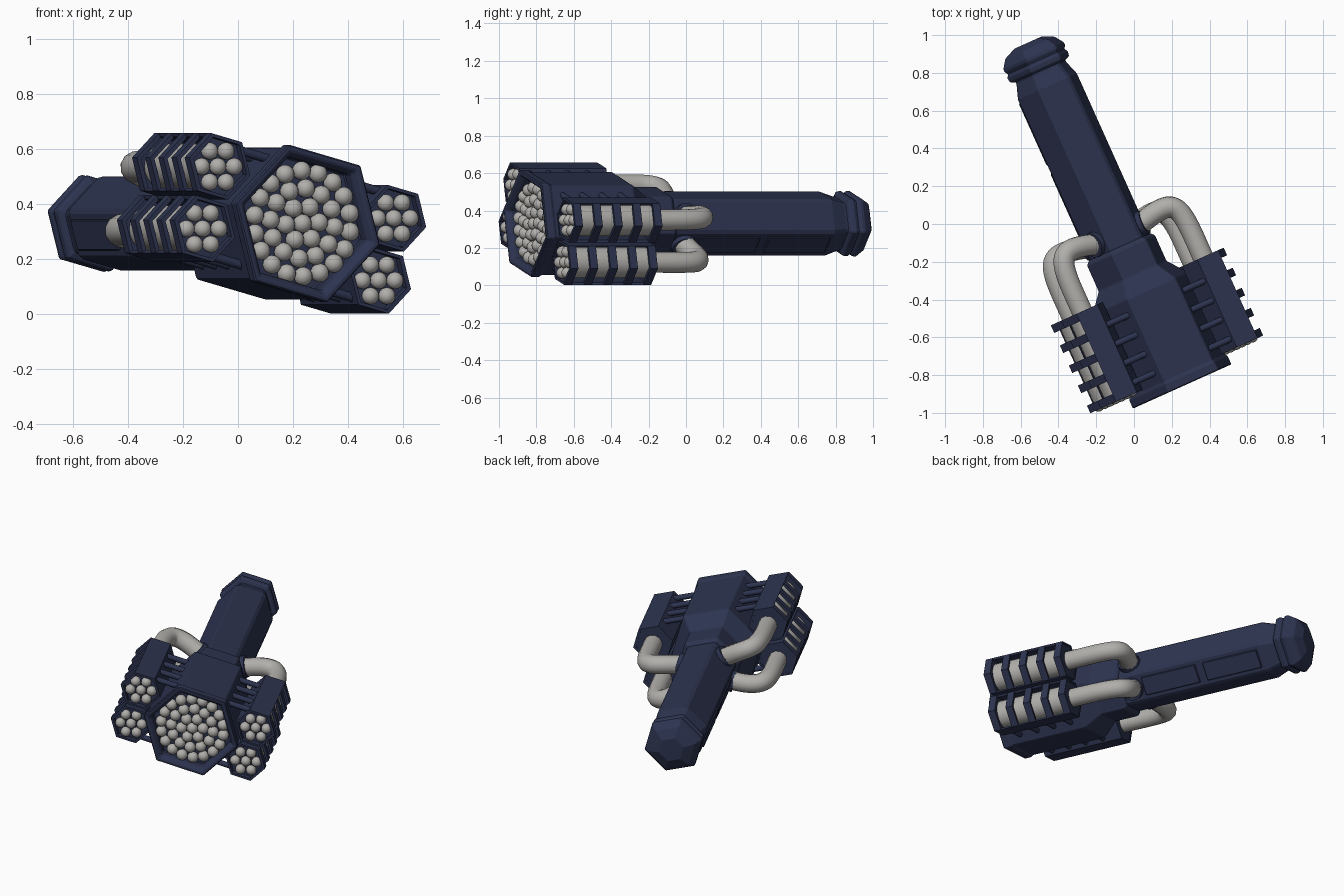
import bpy, bmesh, math
from mathutils import Matrix, Vector

if "Cube" in bpy.data.objects:
    bpy.data.objects.remove(bpy.data.objects["Cube"])

# Local frame: x across, y backwards from the front face, z up; then rolled, turned and placed
PLACE = (Matrix.Translation((0.255, -0.86, 0.33))
         @ Matrix.Rotation(math.radians(24.2), 4, 'Z')
         @ Matrix.Rotation(math.radians(15), 4, 'Y'))


def material(name, rgb):
    m = bpy.data.materials.new(name)
    m.diffuse_color = (*rgb, 1)
    m.use_nodes = True
    m.node_tree.nodes["Principled BSDF"].inputs["Base Color"].default_value = m.diffuse_color
    return m


NAVY = material("navy_metal", (0.026, 0.034, 0.080))
GREY = material("warm_grey", (0.44, 0.43, 0.41))


def finish(name, bm, mat, smooth=False, bevel=0):
    bmesh.ops.recalc_face_normals(bm, faces=bm.faces)
    me = bpy.data.meshes.new(name)
    bm.to_mesh(me)
    bm.free()
    me.materials.append(mat)
    ob = bpy.data.objects.new(name, me)
    ob.matrix_world = PLACE
    bpy.context.collection.objects.link(ob)
    if smooth:
        bpy.ops.object.select_all(action='DESELECT')
        ob.select_set(True)
        bpy.context.view_layer.objects.active = ob
        bpy.ops.object.shade_smooth_by_angle(angle=math.radians(40))
    if bevel:
        b = ob.modifiers.new("bevel", 'BEVEL')
        b.width = bevel
        b.segments = 1
        b.limit_method = 'ANGLE'
    return ob


def lathe(bm, profile, sides=6, cx=0, cz=0):
    """Loft rings of (radius, y) along the local y axis, capped at both ends."""
    rings = []
    for r, y in profile:
        rings.append([bm.verts.new((cx + r * math.cos(2 * math.pi * k / sides), y,
                                    cz + r * math.sin(2 * math.pi * k / sides)))
                      for k in range(sides)])
    for a, b in zip(rings, rings[1:]):
        for k in range(sides):
            j = (k + 1) % sides
            bm.faces.new((a[k], a[j], b[j], b[k]))
    bm.faces.new(rings[0])
    bm.faces.new(rings[-1])


def extrude(bm, pts, y0, y1):
    """Extrude an x-z outline from y0 to y1."""
    a = [bm.verts.new((x, y0, z)) for x, z in pts]
    b = [bm.verts.new((x, y1, z)) for x, z in pts]
    n = len(pts)
    for k in range(n):
        j = (k + 1) % n
        bm.faces.new((a[k], a[j], b[j], b[k]))
    bm.faces.new(a)
    bm.faces.new(b)


def band(cx, cz, side, degs, ro, ri):
    """Open hexagonal strip outline: outer points, then inner points reversed."""
    def p(r, d):
        d = math.radians(d)
        return (cx + side * r * math.cos(d), cz + r * math.sin(d))
    return [p(ro, d) for d in degs] + [p(ri, d) for d in reversed(degs)]


def ball(bm, x, y, z, r):
    bmesh.ops.create_uvsphere(bm, u_segments=16, v_segments=10, radius=r,
                              matrix=Matrix.Translation((x, y, z)))


# Main hexagonal housing with recessed front and tapered back
bm = bmesh.new()
lathe(bm, [(0.23, 0.075), (0.252, 0.075), (0.252, 0.025), (0.272, 0.0), (0.297, 0.0), (0.297, 0.05),
           (0.287, 0.06), (0.287, 0.54), (0.205, 0.64), (0.205, 0.79), (0.185, 0.81)])
finish("main_housing", bm, NAVY, bevel=0.005)

# Handle with narrowed end
bm = bmesh.new()
lathe(bm, [(0.17, 0.75), (0.18, 0.80), (0.18, 1.74), (0.152, 1.82), (0.152, 1.86)])
finish("handle", bm, NAVY, bevel=0.012)

# End cap: collar, groove and blunt dome
bm = bmesh.new()
lathe(bm, [(0.15, 1.83), (0.178, 1.84), (0.183, 1.87), (0.172, 1.88), (0.172, 1.89), (0.184, 1.90),
           (0.182, 1.92), (0.150, 1.965), (0.08, 1.995)])
finish("end_cap", bm, NAVY, bevel=0.006)

# Raised plates on the lower sides of the handle
bm = bmesh.new()
for deg in (-30, 210):
    turn = Matrix.Rotation(-math.radians(deg), 4, 'Y')
    for y0, y1 in ((0.95, 1.31), (1.36, 1.72)):
        bmesh.ops.create_cube(bm, size=1, matrix=turn @ Matrix.Translation((0.158, (y0 + y1) / 2, 0))
                              @ Matrix.Diagonal((0.018, y1 - y0, 0.115, 1)))
finish("handle_plates", bm, NAVY, bevel=0.004)

# Concentric rings of balls in the main opening
bm = bmesh.new()
for n, r in ((1, 0), (6, 0.066), (12, 0.128), (18, 0.192)):
    for k in range(n):
        t = 2 * math.pi * (k + 0.3) / n
        ball(bm, r * math.cos(t), 0.052, r * math.sin(t), 0.034)
finish("main_balls", bm, GREY, smooth=True)

# Four side pods
R, RI = 0.125, 0.111
Y0, Y1 = 0.07, 0.58
for side, sname in ((-1, "left"), (1, "right")):
    for level, lname in ((-1, "lower"), (1, "upper")):
        tag = f"{sname}_{lname}"
        cx, cz = side * 0.363, level * 0.117
        # Shell open on its two outer faces, with five ribs bridging the gap
        bm = bmesh.new()
        extrude(bm, band(cx, cz, side, (60, 120, 180, 240, 300), R, RI), Y0, Y1)
        for k in range(5):
            y = Y0 + k * 0.1165
            extrude(bm, band(cx, cz, side, (60, 0, -60), R, RI - 0.004), y, y + 0.044)
        lathe(bm, [(RI + 0.004, Y0 + 0.033), (RI + 0.004, Y0 + 0.043)], 6, cx, cz)
        lathe(bm, [(RI + 0.004, Y1 - 0.03), (RI + 0.004, Y1 - 0.003)], 6, cx, cz)
        finish(tag + "_pod_shell", bm, NAVY)
        # Grey core behind the ribs
        bm = bmesh.new()
        lathe(bm, [(0.084, Y0 + 0.04), (0.084, Y1 - 0.02)], 24, cx, cz)
        finish(tag + "_pod_core", bm, GREY, smooth=True)
        # Seven balls in the front
        bm = bmesh.new()
        ball(bm, cx, Y0 + 0.018, cz, 0.031)
        for k in range(6):
            t = math.radians(60 * k + 15)
            ball(bm, cx + 0.065 * math.cos(t), Y0 + 0.018, cz + 0.065 * math.sin(t), 0.031)
        finish(tag + "_pod_balls", bm, GREY, smooth=True)
        # Short struts joining pod and housing
        bm = bmesh.new()
        for k in range(4):
            bmesh.ops.create_cone(bm, cap_ends=True, segments=10, radius1=0.017, radius2=0.017, depth=0.17,
                                  matrix=Matrix.Translation((side * 0.232, 0.125 + 0.112 * k, level * 0.2))
                                  @ Matrix.Rotation(math.pi / 2, 4, 'Y'))
        finish(tag + "_struts", bm, NAVY, smooth=True)
        # Bent hose from the pod back to the handle
        cu = bpy.data.curves.new(tag + "_hose_path", 'CURVE')
        cu.dimensions = '3D'
        cu.bevel_depth = 0.057
        cu.bevel_resolution = 4
        sp = cu.splines.new('NURBS')
        path = [(0.363, 0.55, 0.117), (0.363, 0.70, 0.117), (0.375, 0.92, 0.122),
                (0.25, 0.91, 0.115), (0.12, 0.87, 0.07)]
        sp.points.add(len(path) - 1)
        for pt, (x, y, z) in zip(sp.points, path):
            pt.co = (side * x, y, level * z, 1)
        sp.order_u = 4
        sp.use_endpoint_u = True
        sp.resolution_u = 8
        tmp = bpy.data.objects.new(tag + "_hose_path", cu)
        bpy.context.collection.objects.link(tmp)
        me = bpy.data.meshes.new_from_object(tmp.evaluated_get(bpy.context.evaluated_depsgraph_get()))
        bm = bmesh.new()
        bm.from_mesh(me)
        bpy.data.objects.remove(tmp)
        finish(tag + "_hose", bm, GREY, smooth=True)
        # Cuff where the hose meets the handle
        bm = bmesh.new()
        d = Vector((side * math.cos(math.pi / 6), 0, level * 0.5))
        bmesh.ops.create_cone(bm, cap_ends=True, segments=20, radius1=0.07, radius2=0.066, depth=0.05,
                              matrix=Matrix.Translation(d * 0.157 + Vector((0, 0.875, 0)))
                              @ d.to_track_quat('Z', 'Y').to_matrix().to_4x4())
        finish(tag + "_hose_cuff", bm, NAVY, smooth=True)
